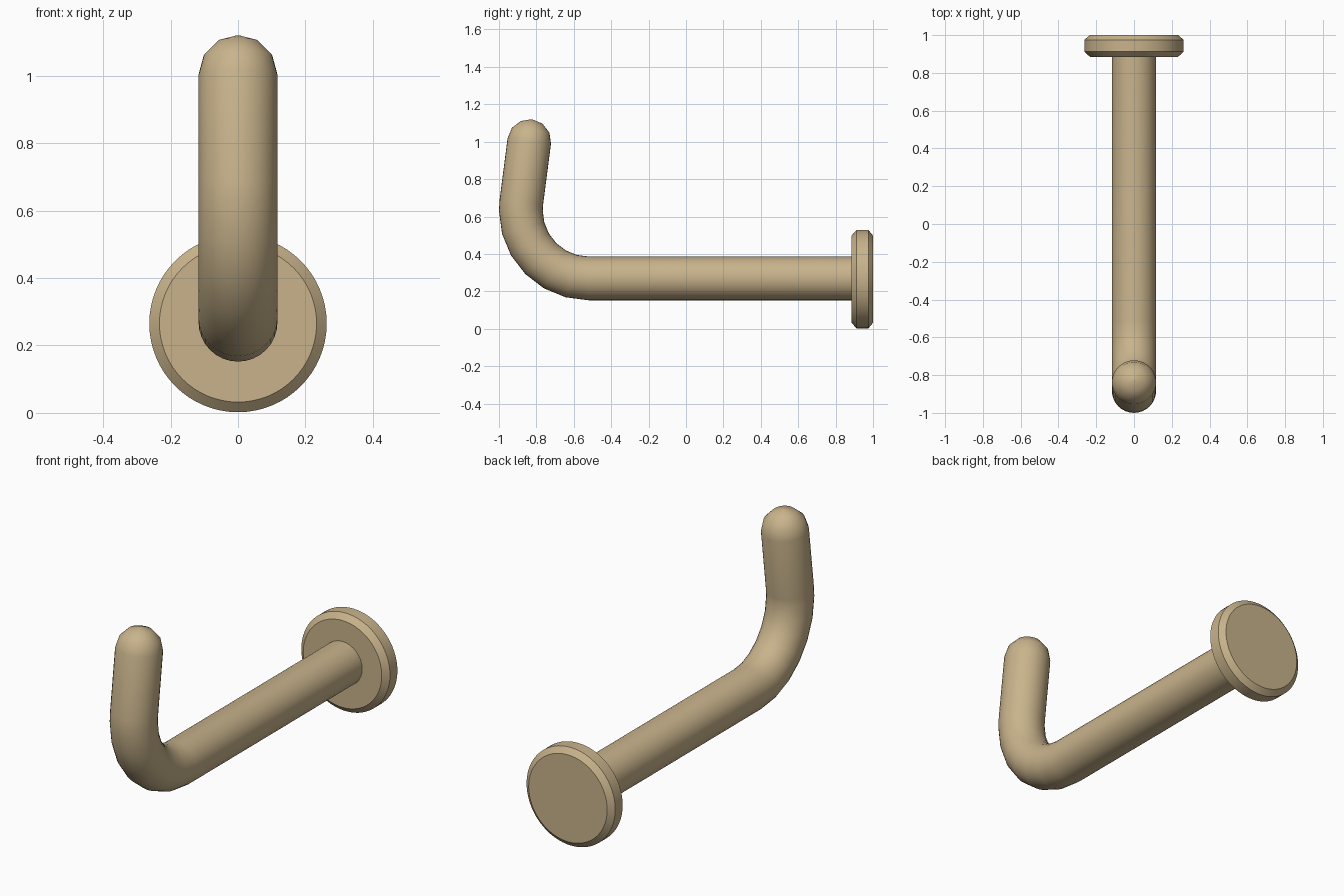
import bpy, bmesh
from math import sin, cos, pi, radians
from mathutils import Vector

if "Cube" in bpy.data.objects:
    bpy.data.objects.remove(bpy.data.objects["Cube"])

mat = bpy.data.materials.new("tan")
mat.diffuse_color = (0.58, 0.45, 0.26, 1)
mat.use_nodes = True
mat.node_tree.nodes["Principled BSDF"].inputs["Base Color"].default_value = mat.diffuse_color


def skin(name, sections, sides, angle):
    """Skin circles given as (y, z, radius, direction angle in the yz plane)."""
    bm = bmesh.new()
    rings = []
    for y, z, r, a in sections:
        c = Vector((0, y, z))
        n = Vector((0, -sin(a), cos(a)))
        x = Vector((1, 0, 0))
        rings.append([bm.verts.new(c + r * (x * cos(t) + n * sin(t)))
                      for t in (2 * pi * i / sides for i in range(sides))])
    for p, q in zip(rings, rings[1:]):
        for i in range(sides):
            j = (i + 1) % sides
            bm.faces.new((p[i], p[j], q[j], q[i]))
    bm.faces.new(rings[0][::-1])
    bm.faces.new(rings[-1])
    bmesh.ops.recalc_face_normals(bm, faces=bm.faces)
    me = bpy.data.meshes.new(name)
    bm.to_mesh(me)
    bm.free()
    ob = bpy.data.objects.new(name, me)
    bpy.context.collection.objects.link(ob)
    me.materials.append(mat)
    bpy.context.view_layer.objects.active = ob
    ob.select_set(True)
    bpy.ops.object.shade_smooth_by_angle(angle=radians(angle))
    ob.select_set(False)
    return ob


# Wall plate: chamfered disc facing along y
Z = 0.265
skin("wall_plate", [(1.0, Z, 0.233, pi), (0.975, Z, 0.263, pi),
                    (0.912, Z, 0.263, pi), (0.885, Z, 0.233, pi)], 64, 30)

# Hook rod: straight arm, bend, leaning upright
R, BEND = 0.117, 0.363
cy, cz = -0.52, 0.632
path = [(0.90, cz - BEND, R, pi)]
for deg in (270, 255, 240, 225, 210, 195, 180, 173):
    a = radians(deg)
    path.append((cy + BEND * cos(a), cz + BEND * sin(a), R, a - pi / 2))

# Rounded tip
lean = radians(83)
ty, tz = -0.838, 1.003
for deg in (0, 30, 60, 88):
    t = radians(deg)
    path.append((ty + R * sin(t) * cos(lean), tz + R * sin(t) * sin(lean),
                 R * cos(t), lean))
skin("hook_rod", path, 32, 50)
